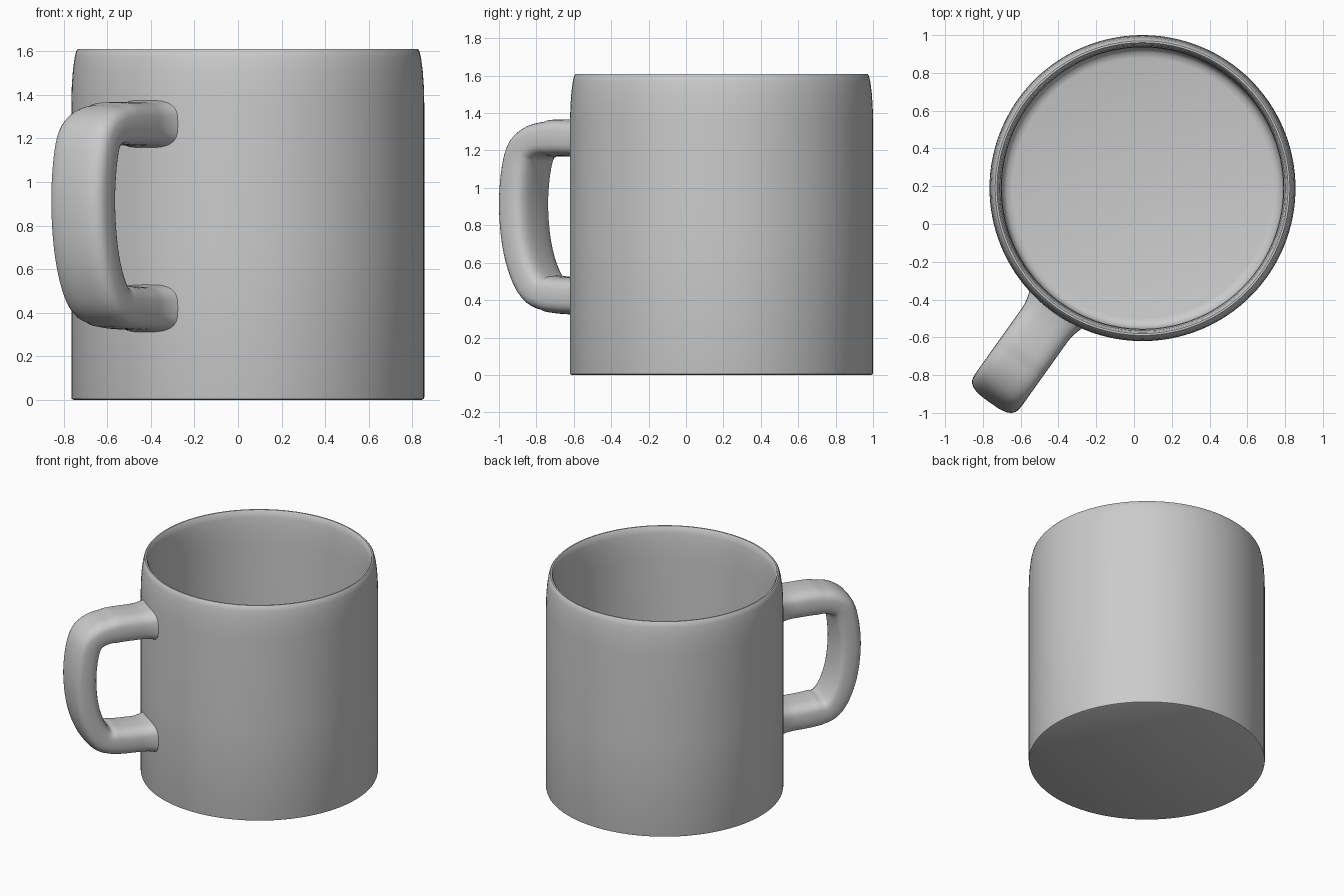
import bpy, bmesh, math
from mathutils import Vector

if "Cube" in bpy.data.objects:
    bpy.data.objects.remove(bpy.data.objects["Cube"])

CENTRE = Vector((0.045, 0.19, 0))
OUT = Vector((-0.581, -0.814, 0)).normalized()    # direction the handle points
SIDE = Vector((-OUT.y, OUT.x, 0))


def finish(name, bm, angle):
    bmesh.ops.recalc_face_normals(bm, faces=bm.faces)
    mesh = bpy.data.meshes.new(name)
    bm.to_mesh(mesh)
    bm.free()
    ob = bpy.data.objects.new(name, mesh)
    bpy.context.collection.objects.link(ob)
    bpy.ops.object.select_all(action='DESELECT')
    ob.select_set(True)
    bpy.context.view_layer.objects.active = ob
    bpy.ops.object.shade_smooth_by_angle(angle=math.radians(angle))
    return ob


def bridge(bm, a, b):
    n = len(a)
    for i in range(n):
        bm.faces.new((a[i], a[(i + 1) % n], b[(i + 1) % n], b[i]))


def smooth_path(pts, steps):
    """Catmull-Rom curve through the points."""
    pts = [Vector(p) for p in pts]
    ext = [2 * pts[0] - pts[1]] + pts + [2 * pts[-1] - pts[-2]]
    out = []
    for i in range(1, len(ext) - 2):
        a, b, c, d = ext[i - 1:i + 3]
        for k in range(steps):
            t = k / steps
            out.append(0.5 * (2 * b + (c - a) * t + (2 * a - 5 * b + 4 * c - d) * t ** 2
                              + (3 * b - a - 3 * c + d) * t ** 3))
    return out + [pts[-1]]


# Cup: one revolved profile, outside, lip, inside (radius, height)
profile = [(0.80, 0), (0.808, 0.004), (0.81, 0.012), (0.81, 0.7), (0.81, 1.36), (0.808, 1.44),
           (0.803, 1.51), (0.795, 1.57), (0.787, 1.602), (0.780, 1.61), (0.770, 1.61),
           (0.763, 1.602), (0.755, 1.56), (0.748, 1.48), (0.745, 1.36), (0.745, 0.7),
           (0.745, 0.15), (0.738, 0.115), (0.72, 0.093), (0.69, 0.085)]
SEG = 128
bm = bmesh.new()
rings = []
for r, z in profile:
    rings.append([bm.verts.new(CENTRE + Vector((r * math.cos(2 * math.pi * i / SEG),
                                               r * math.sin(2 * math.pi * i / SEG), z)))
                  for i in range(SEG)])
for a, b in zip(rings, rings[1:]):
    bridge(bm, a, b)
bm.faces.new(rings[0])
bm.faces.new(rings[-1])
finish("cup", bm, 40)

# Handle: rounded section swept along a path (distance from cup axis, height)
path = smooth_path([(0.77, 1.266), (0.82, 1.266), (0.90, 1.266), (1.08, 1.266), (1.20, 1.24),
                    (1.268, 1.16), (1.30, 0.95), (1.285, 0.73), (1.235, 0.56),
                    (1.16, 0.455), (1.05, 0.428), (0.90, 0.42), (0.82, 0.42), (0.77, 0.42)], 6)
SECTION = 32
bm = bmesh.new()
rings = []
for i, p in enumerate(path):
    t = (path[min(i + 1, len(path) - 1)] - path[max(i - 1, 0)]).normalized()
    normal = OUT * -t.y + Vector((0, 0, t.x))
    flare = 1 + 0.2 * max(0, (0.90 - p.x) / 0.13) ** 2
    mid = CENTRE + OUT * p.x + Vector((0, 0, p.y))
    thick = 0.099 if p.x < 1.1 else 0.093
    ring = []
    for k in range(SECTION):
        a = 2 * math.pi * k / SECTION
        c, s = math.cos(a), math.sin(a)
        u = math.copysign(abs(c) ** 0.62, c) * 0.15 * flare
        v = math.copysign(abs(s) ** 0.62, s) * thick * flare
        ring.append(bm.verts.new(mid + SIDE * u + normal * v))
    rings.append(ring)
for a, b in zip(rings, rings[1:]):
    bridge(bm, a, b)
bm.faces.new(rings[0])
bm.faces.new(rings[-1])
finish("handle", bm, 50)
